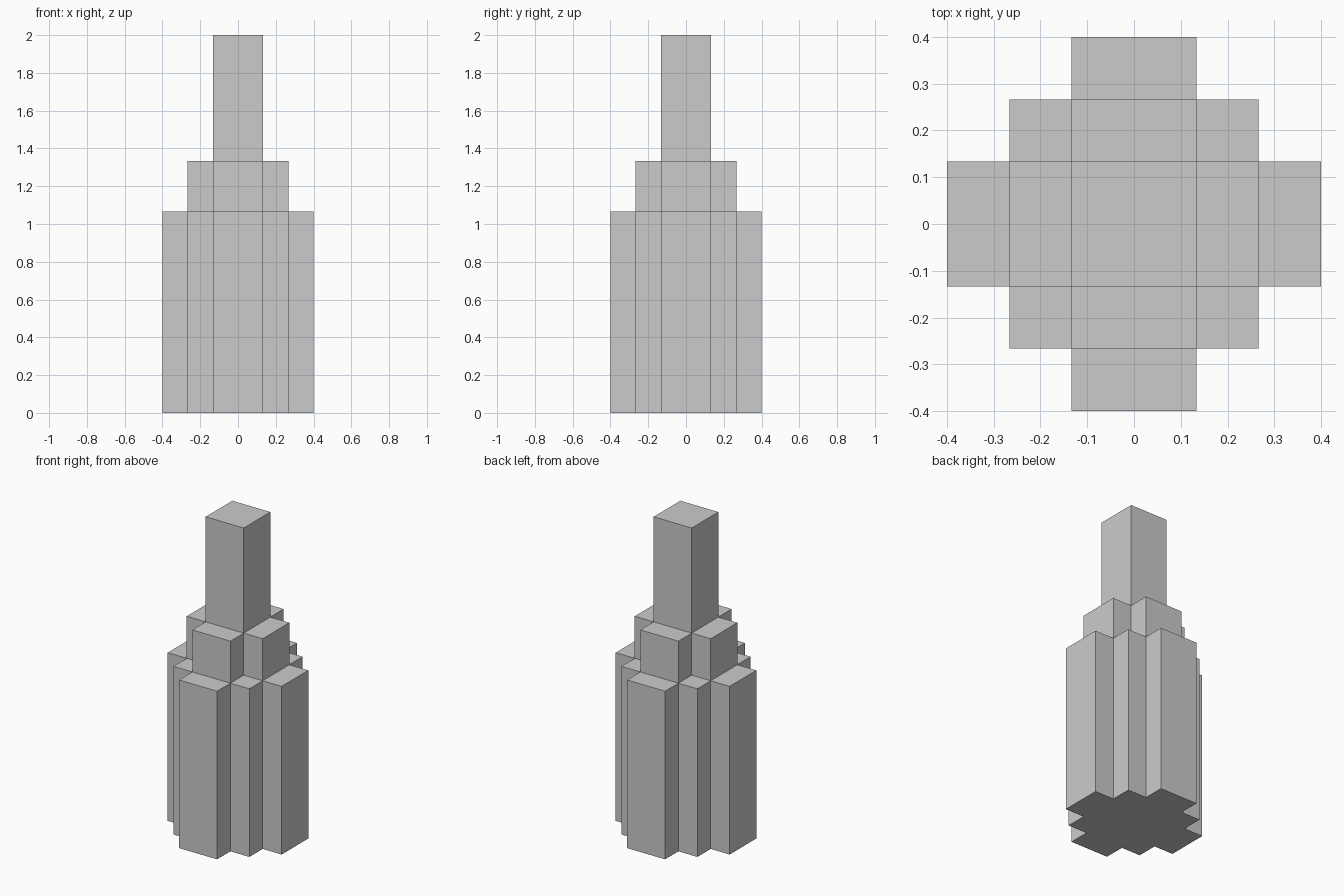
import bpy
import bmesh

if "Cube" in bpy.data.objects:
    bpy.data.objects.remove(bpy.data.objects["Cube"])

U = 2 / 15  # module: every size is a multiple of this

bm = bmesh.new()


def steps_out(face):
    """Diamond distance of a cell from the centre, in modules."""
    c = face.calc_center_median()
    return round((abs(c.x) + abs(c.y)) / U)


def raise_tier(faces, height):
    """Extrude the cells upward and return the new top cells."""
    geom = bmesh.ops.extrude_face_region(bm, geom=faces)["geom"]
    verts = [g for g in geom if isinstance(g, bmesh.types.BMVert)]
    bmesh.ops.translate(bm, verts=verts, vec=(0, 0, height))
    return [g for g in geom if isinstance(g, bmesh.types.BMFace)]


# Stepped diamond footprint
bmesh.ops.create_grid(bm, x_segments=6, y_segments=6, size=3 * U)
corners = [f for f in bm.faces if steps_out(f) > 3]
bmesh.ops.delete(bm, geom=corners, context='FACES')

# Base, cross-shaped shoulder, square neck
top = list(bm.faces)
for reach, height in ((3, 8), (2, 2), (1, 5)):
    top = raise_tier([f for f in top if steps_out(f) <= reach], height * U)

# Merge coplanar cells into clean flat faces
bmesh.ops.recalc_face_normals(bm, faces=bm.faces)
bmesh.ops.dissolve_limit(bm, angle_limit=0.01, verts=bm.verts, edges=bm.edges)

mesh = bpy.data.meshes.new("stepped_tower")
bm.to_mesh(mesh)
bm.free()
tower = bpy.data.objects.new("stepped_tower", mesh)
bpy.context.collection.objects.link(tower)
